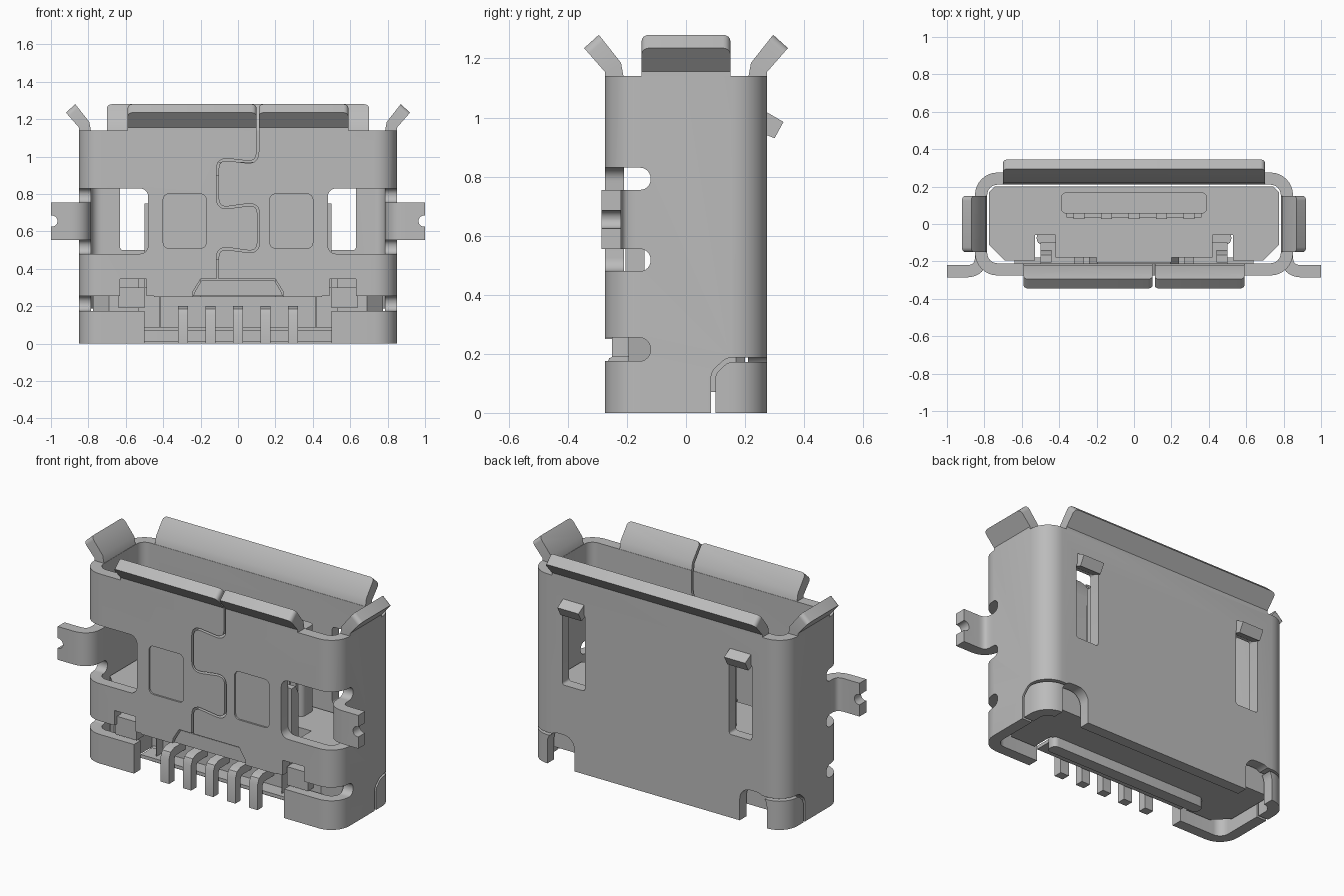
import bpy, bmesh, math
from mathutils import Vector

cube = bpy.data.objects.get("Cube")
if cube:
    bpy.data.objects.remove(cube, do_unlink=True)

metal = bpy.data.materials.new("light grey")
metal.use_nodes = True
GREY = (0.50, 0.50, 0.50, 1)
metal.diffuse_color = GREY
metal.node_tree.nodes["Principled BSDF"].inputs["Base Color"].default_value = GREY

T = 0.065                      # sheet thickness
W, D, TOP = 0.85, 0.275, 1.14  # half width, half depth, rim height


def finish(bm, name):
    bmesh.ops.recalc_face_normals(bm, faces=bm.faces)
    me = bpy.data.meshes.new(name)
    bm.to_mesh(me)
    bm.free()
    ob = bpy.data.objects.new(name, me)
    me.materials.append(metal)
    bpy.context.collection.objects.link(ob)
    return ob


def prism(name, pts, axis, a, b, mirror=1, round_tip=0):
    """Extrude a 2D outline from a to b along an axis; mirror=-1 flips x."""
    place = {"x": lambda p, t: (t * mirror, p[0], p[1]),
             "y": lambda p, t: (p[0] * mirror, t, p[1]),
             "z": lambda p, t: (p[0] * mirror, p[1], t)}[axis]
    bm = bmesh.new()
    lo = [bm.verts.new(place(p, a)) for p in pts]
    hi = [bm.verts.new(place(p, b)) for p in pts]
    n = len(pts)
    bm.faces.new(lo)
    bm.faces.new(hi[::-1])
    for i in range(n):
        bm.faces.new((lo[i], lo[(i + 1) % n], hi[(i + 1) % n], hi[i]))
    if round_tip:
        i, j = 2, 3
        edges = [bm.edges.get((r[i], r[j])) for r in (lo, hi)]
        bmesh.ops.bevel(bm, geom=edges, offset=round_tip, segments=4,
                        profile=0.5, affect='EDGES')
    return finish(bm, name)


def rrect(x0, y0, x1, y1, r, seg=6):
    """Rounded rectangle outline."""
    pts = []
    for cx, cy, a0 in ((x1 - r, y1 - r, 0), (x0 + r, y1 - r, 90),
                       (x0 + r, y0 + r, 180), (x1 - r, y0 + r, 270)):
        for k in range(seg + 1):
            a = math.radians(a0 + 90 * k / seg)
            pts.append((cx + r * math.cos(a), cy + r * math.sin(a)))
    return pts


def fillet(way, r, seg=5):
    """Round the corners of an open path."""
    way = [Vector(p) for p in way]
    out = [way[0]]
    for a, b, c in zip(way, way[1:], way[2:]):
        p, q = b + (a - b).normalized() * r, b + (c - b).normalized() * r
        for k in range(seg + 1):
            t = k / seg
            out.append(p * (1 - t) ** 2 + b * 2 * t * (1 - t) + q * t * t)
    return out + [way[-1]]


def ribbon(path, w):
    """Closed outline of constant width around an open path."""
    left, right = [], []
    for i, p in enumerate(path):
        d = (path[min(i + 1, len(path) - 1)] - path[max(i - 1, 0)]).normalized()
        n = Vector((-d.y, d.x)) * w / 2
        left.append(p + n)
        right.append(p - n)
    return left + right[::-1]


def rect(x0, y0, x1, y1):
    return [(x0, y0), (x1, y0), (x1, y1), (x0, y1)]


def cut(ob, cutters):
    bpy.context.view_layer.objects.active = ob
    for c in cutters:
        m = ob.modifiers.new("cut", 'BOOLEAN')
        m.operation, m.solver, m.object = 'DIFFERENCE', 'EXACT', c
        bpy.ops.object.modifier_apply(modifier=m.name)
        bpy.data.objects.remove(c, do_unlink=True)


# Folded sheet shell: a hollow rounded tube
bm = bmesh.new()
rings = []
for inset, r, z in ((0, 0.12, 0), (0, 0.12, TOP), (T, 0.055, TOP), (T, 0.055, 0)):
    rings.append([bm.verts.new((x, y, z)) for x, y in
                  rrect(-W + inset, -D + inset, W - inset, D - inset, r, 8)])
n = len(rings[0])
for k in range(4):
    a, b = rings[k], rings[(k + 1) % 4]
    for i in range(n):
        bm.faces.new((a[i], a[(i + 1) % n], b[(i + 1) % n], b[i]))
shell = finish(bm, "shell")

# Front openings: pin gap, lock tab, interlocking seam
cuts = [prism("cutter", rect(-0.5, -0.1, 0.5, 0.25), "y", -0.4, -0.15),
        prism("cutter", [(-0.25, 0.2), (0.25, 0.2), (0.24, 0.28), (0.2, 0.345),
                         (-0.2, 0.345), (-0.24, 0.28)], "y", -0.4, -0.15)]
seam = [(0.105, 1.2), (0.105, 0.965), (-0.11, 0.99), (-0.11, 0.72), (0.11, 0.75),
        (0.11, 0.485), (-0.11, 0.515), (-0.11, 0.3)]
cuts.append(prism("cutter", ribbon(fillet(seam, 0.06), 0.012), "y", -0.4, -0.15))
for s in (1, -1):
    cuts += [
        # side window and relief slots around the mounting arm
        prism("cutter", rrect(0.48, 0.48, 1.1, 0.83, 0.045), "y", -0.4, -0.155, s),
        prism("cutter", rrect(-0.4, 0.48, -0.12, 0.555, 0.035), "x", 0.7, 1.0, s),
        prism("cutter", rrect(-0.4, 0.755, -0.12, 0.83, 0.035), "x", 0.7, 1.0, s),
        # slot above the wrapped foot, and the notch over it
        prism("cutter", rrect(-0.4, 0.175, -0.12, 0.255, 0.038), "x", 0.45, 1.0, s),
        prism("cutter", rect(0.49, 0.2, 0.63, 0.345), "y", -0.4, -0.15, s),
        # shallow pressed pad
        prism("cutter", rrect(0.17, 0.51, 0.40, 0.80, 0.03), "y", -0.4, -D + 0.01, s),
        # back latch window, foot notch and corner slit
        prism("cutter", rrect(0.48, 0.5, 0.63, 0.96, 0.015), "y", 0.15, 0.4, s),
        prism("cutter", rrect(0.55, -0.2, 0.73, 0.2, 0.07), "y", 0.15, 0.4, s),
        prism("cutter", ribbon(fillet([(0.092, -0.1), (0.092, 0.135), (0.14, 0.18),
                                       (0.4, 0.18)], 0.02), 0.015), "x", 0.7, 1.0, s)]
cut(shell, cuts)

# Flared lips around the rim
lip = [(0, 1.13), (0, 1.155), (0.07, 1.235), (0.02, 1.28), (-0.055, 1.185), (-T, 1.13)]
front = [(-D - d, z) for d, z in lip]
prism("front_lip_right", front, "x", -0.59, 0.099, 1, 0.025)
prism("front_lip_left", front, "x", 0.111, 0.59, 1, 0.025)
prism("back_lip", [(D + d, z) for d, z in lip], "x", -0.70, 0.70, 1, 0.025)

for s, side in ((1, "left"), (-1, "right")):
    prism("side_lip_" + side, [(W + d, z) for d, z in lip], "y", -0.15, 0.15, s, 0.025)
    # Mounting arm bent outward, with a round bite in its end
    path = fillet([(W - T / 2, -0.15), (W - T / 2, -0.253), (1.0, -0.253)], 0.08, 8)
    arm = prism("mounting_arm_" + side, ribbon(path, T), "z", 0.555, 0.755, s)
    bite = rrect(0.965, 0.625, 1.035, 0.685, 0.0299)
    cut(arm, [prism("cutter", bite, "y", -0.5, 0, s)])
    # Bent latch tab above each back window
    prism("back_latch_" + side, [(0.215, 1.0), (0.27, 1.02), (0.33, 0.985),
                                 (0.30, 0.93), (0.235, 0.955)], "x", 0.485, 0.625, s)
    # Spring post behind the front window
    prism("spring_post_" + side, [(-0.205, 0.3), (-0.14, 0.3), (-0.14, 0.70),
                                  (-0.165, 0.75), (-0.205, 0.75)], "x", 0.44, 0.50, s)
    # Insulator shoulder seen through the lower slot
    prism("shoulder_" + side, rect(0.50, 0.19, 0.64, 0.30), "y", -0.25, -0.18, s)

# Insulator body with chamfered front corners and two notches
half = [(0.20, -0.205), (0.20, -0.18), (0.42, -0.18), (0.42, -0.06), (0.53, -0.06),
        (0.53, -0.195), (0.69, -0.195), (0.775, -0.11), (0.775, 0.17), (0.745, 0.20)]
body = prism("insulator_body", half + [(-x, y) for x, y in half[::-1]], "z", 0.07, 0.45)
cut(body, [prism("cutter", rect(-0.415, 0.09, 0.415, 0.25), "y", -0.4, -0.12)])
prism("bottom_rib", rrect(-0.52, -0.11, 0.52, -0.04, 0.03), "z", 0.012, 0.08)
prism("pin_ledge", rect(-0.5, 0.07, 0.5, 0.09), "y", -0.21, -0.1)
prism("lock_tab", [(-0.24, 0.255), (0.24, 0.255), (0.23, 0.28), (0.195, 0.338),
                   (-0.195, 0.338), (-0.23, 0.28)], "y", -0.265, -0.17)

# Contact tongue
prism("tongue", rrect(-0.39, 0.055, 0.39, 0.17, 0.03), "z", 0.44, 0.97)
prism("tongue_base_edge", rect(-0.36, 0.035, 0.36, 0.06), "z", 0.44, 0.90)

# Five bent solder pins with their contact strips
pin = [(-0.10, 0.2), (-0.225, 0.2), (-0.26, 0.185), (-0.275, 0.15), (-0.275, 0),
       (-0.225, 0), (-0.225, 0.13), (-0.215, 0.148), (-0.10, 0.15)]
for i in range(5):
    x = (i - 2) * 0.147
    prism("solder_pin_%d" % (i + 1), pin, "x", x - 0.028, x + 0.028)
    prism("contact_strip_%d" % (i + 1), rect(x - 0.03, 0.028, x + 0.03, 0.06),
          "z", 0.44, 0.93)

# Smooth bends, crisp sheet edges
bpy.ops.object.select_all(action='DESELECT')
for ob in bpy.context.collection.objects:
    if ob.type == 'MESH' and metal.name in ob.data.materials:
        ob.select_set(True)
bpy.context.view_layer.objects.active = shell
bpy.ops.object.shade_smooth_by_angle(angle=math.radians(30))
